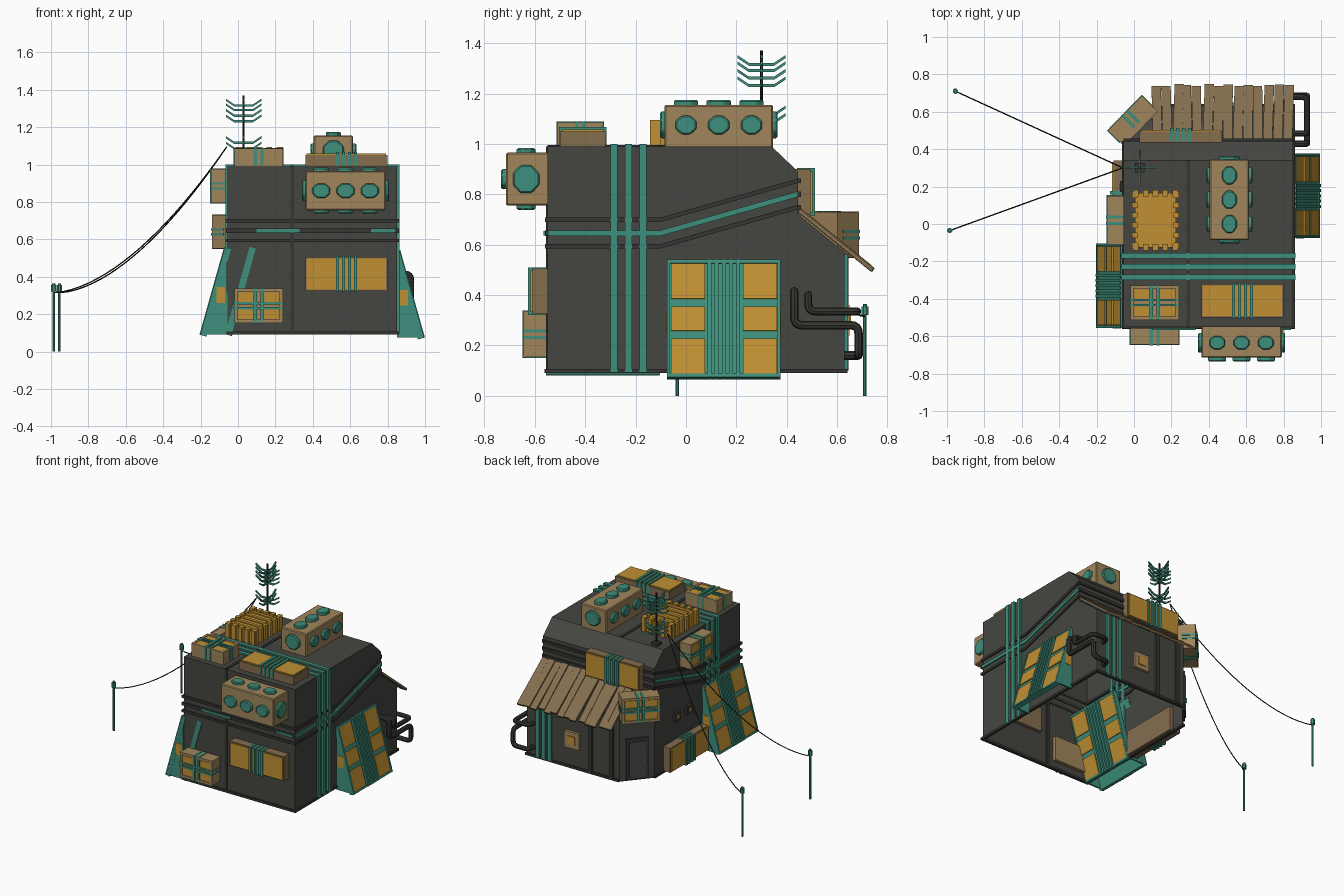
import bpy, bmesh, math, random
from mathutils import Vector, Matrix

if "Cube" in bpy.data.objects:
    bpy.data.objects.remove(bpy.data.objects["Cube"])
random.seed(4)

NAMES = {'charcoal': (.06, .06, .053), 'dark_trim': (.036, .036, .032), 'teal': (.048, .275, .2),
         'gold': (.53, .28, .034), 'tan': (.35, .235, .105), 'brown': (.23, .155, .078), 'wire_black': (.012, .013, .012)}
MATS, IDX = [], {}
for n, c in NAMES.items():
    m = bpy.data.materials.new(n)
    m.diffuse_color = (*c, 1)
    m.use_nodes = True
    m.node_tree.nodes["Principled BSDF"].inputs["Base Color"].default_value = m.diffuse_color
    IDX[n] = len(MATS)
    MATS.append(m)


class Part:
    """Collects boxes, prisms and discs into one object."""
    def __init__(self):
        self.bm = bmesh.new()

    def face(self, pts, mat):
        f = self.bm.faces.new([self.bm.verts.new(p) for p in pts])
        f.material_index = IDX[mat]

    def prism(self, pts, vec, mat):
        a = [self.bm.verts.new(p) for p in pts]
        b = [self.bm.verts.new(Vector(p) + Vector(vec)) for p in pts]
        n = len(a)
        fs = [self.bm.faces.new(a), self.bm.faces.new(b[::-1])]
        fs += [self.bm.faces.new((a[i], b[i], b[(i + 1) % n], a[(i + 1) % n])) for i in range(n)]
        for f in fs:
            f.material_index = IDX[mat]

    def box(self, x0, x1, y0, y1, z0, z1, mat):
        self.prism([(x0, y0, z0), (x1, y0, z0), (x1, y1, z0), (x0, y1, z0)], (0, 0, z1 - z0), mat)

    def slab(self, cx, cy, w, h, z0, z1, mat):
        self.box(cx - w / 2, cx + w / 2, cy - h / 2, cy + h / 2, z0, z1, mat)

    def disc(self, c, u, v, vec, mat, n=8):
        c, u, v = Vector(c), Vector(u), Vector(v)
        angs = [2 * math.pi * (i + .5) / n for i in range(n)]
        self.prism([c + u * math.cos(t) + v * math.sin(t) for t in angs], vec, mat)

    def finish(self, name, M=None, bevel=0):
        bm = self.bm
        if M:
            bm.transform(M)
        bmesh.ops.recalc_face_normals(bm, faces=bm.faces)
        me = bpy.data.meshes.new(name)
        bm.to_mesh(me)
        bm.free()
        for m in MATS:
            me.materials.append(m)
        ob = bpy.data.objects.new(name, me)
        bpy.context.collection.objects.link(ob)
        if bevel:
            md = ob.modifiers.new('bevel', 'BEVEL')
            md.width, md.segments = bevel, 1
        return ob


def frame(o, u, w):
    """Local x along u, local z pointing out along w, origin on the wall."""
    u, w = Vector(u).normalized(), Vector(w).normalized()
    v = w.cross(u)
    return Matrix.Translation(o) @ Matrix((u, v, w)).transposed().to_4x4()


def crate(name, M):
    p = Part()
    p.slab(0, 0, .26, .18, -.03, .08, 'tan')
    for s in (-1, 1):
        p.slab(0, s * .083, .26, .018, .08, .09, 'tan')
        p.slab(s * .121, 0, .018, .18, .08, .09, 'tan')
        p.slab(s * .018, 0, .017, .188, 0, .094, 'teal')
        p.slab(0, s * .013, .268, .012, 0, .093, 'teal')
        for t in (-1, 1):
            p.slab(s * .07, t * .046, .078, .05, .08, .088, 'gold')
    p.finish(name, M)


def long_box(name, M):
    p = Part()
    p.slab(0, 0, .44, .18, -.03, .055, 'brown')
    p.slab(0, 0, .425, .165, .055, .063, 'gold')
    for i in range(4):
        p.slab(-.048 + i * .032, 0, .018, .19, 0, .072, 'teal')
    p.finish(name, M)


def cooler(name, M):
    p = Part()
    w, h, d = .43, .21, .16
    p.slab(0, 0, w, h, -.02, d, 'tan')
    for i in (-1, 0, 1):
        p.disc((i * .13, 0, d - .01), (.052, 0, 0), (0, .043, 0), (0, 0, .03), 'teal')
        for s in (-1, 1):
            p.disc((i * .13, s * (h / 2 - .01), d / 2), (.046, 0, 0), (0, 0, .04), (0, s * .028, 0), 'teal')
    for s in (-1, 1):
        p.disc((s * (w / 2 - .01), 0, d / 2), (0, .06, 0), (0, 0, .057), (s * .028, 0, 0), 'teal')
    p.finish(name, M, .006)


def lean_panel(name, M):
    p = Part()
    p.slab(0, 0, .45, .485, -.025, 0, 'teal')
    for s in (-1, 1):
        p.slab(s * .22, 0, .012, .485, 0, .01, 'teal')
        for cy, h in ((.155, .145), (0, .1), (-.155, .145)):
            p.slab(s * .143, cy, .135, h, 0, .008, 'gold')
    for i in range(5):
        p.slab(-.056 + i * .028, 0, .016, .485, 0, .014, 'teal')
    for y in (-.235, .235):
        p.slab(0, y, .45, .014, 0, .01, 'teal')
    p.finish(name, M)


# main shell, open underneath, with a lower chamfered back room
X0, X1 = -.055, .85
p = Part()
prof = [(-.55, .09), (-.55, .99), (.34, .99), (.445, .89), (.445, .72)]
for (ya, za), (yb, zb) in zip(prof, prof[1:]):
    p.face([(X0, ya, za), (X1, ya, za), (X1, yb, zb), (X0, yb, zb)], 'charcoal')
for x in (X0, X1):
    p.face([(x, y, z) for y, z in prof + [(.445, .09)]], 'charcoal')
plan = [(X1, .445, .72), (X1, .63, .57), (.1, .63, .57), (X0, .445, .72)]
p.face(plan, 'charcoal')
for a, b in zip(plan, plan[1:]):
    p.face([a, b, (b[0], b[1], .09), (a[0], a[1], .09)], 'charcoal')
p.finish('house_shell')

# base skirt, corner trims and seams
p = Part()
p.box(X0 - .01, X1 + .01, -.562, -.54, .09, .107, 'dark_trim')
p.box(.1, X1 + .01, .62, .642, .09, .107, 'dark_trim')
for x in (X0, X1):
    p.box(x - .01, x + .01, -.56, .45 if x < 0 else .64, .09, .107, 'dark_trim')
p.box(.28, .3, -.556, -.54, .09, .99, 'dark_trim')
p.box(.28, .3, -.55, .34, .98, .996, 'dark_trim')
p.finish('base_and_seams')

# bands round the front and sides, rising towards the back
p = Part()
for z, h, mat in ((.69, .018, 'dark_trim'), (.635, .022, 'teal'), (.585, .018, 'dark_trim')):
    line = [(-.558, z), (-.1, z), (.445, z + .155)]
    for x in (X0, X1):
        p.prism([(x - .01, y, q) for y, q in line] + [(x - .01, y, q + h) for y, q in line[::-1]], (.02, 0, 0), mat)
    p.box(X0 - .01, X1 + .01, -.56, -.545, z, z + h, 'dark_trim')
    p.box(X0, X1, .44, .457, z + .155, z + .155 + h, 'dark_trim')
for a, b in ((.1, .33), (.71, .84)):
    p.box(a, b, -.566, -.55, .637, .655, 'teal')
p.finish('wall_bands')

# teal straps over walls and roof
p = Part()
for y in (-.285, -.228, -.17):
    for x in (X0, X1):
        p.box(x - .013, x + .013, y - .014, y + .014, .095, 1.0, 'teal')
    p.box(X0 - .01, X1 + .01, y - .014, y + .014, .98, 1.0, 'teal')
p.finish('roof_straps')

# wall and roof fittings
UP = (0, 0, 1)
F, L, R, B = (0, -1, 0), (-1, 0, 0), (1, 0, 0), (0, 1, 0)
crate('roof_crate', frame((.11, -.42, .995), R, UP))
crate('front_crate', frame((.11, -.555, .245), R, F))
crate('left_crate', frame((X0, .02, .885), (0, -1, 0), L))
crate('corner_crate', frame((.015, .53, .64), (-.7, -.72, 0), (-.72, .7, 0)))
long_box('roof_long_box', frame((.58, -.41, .995), R, UP))
long_box('front_long_box', frame((.58, -.555, .415), R, F))
long_box('left_long_box', frame((X0, .12, .19), (0, -1, 0), L))
long_box('back_long_box', frame((.25, .44, .81), (-1, 0, 0), B))
cooler('roof_cooler', frame((.51, .13, .995), B, UP))
cooler('front_cooler', frame((.575, -.555, .86), R, F))

# leaning window panels with solid wedge cheeks
lean_panel('right_panel', frame((.92, .15, .305), (0, 1, 0), (.96, 0, .27)))
lean_panel('left_panel', frame((-.127, -.33, .32), (0, -1, 0), (-.96, 0, .27)))
lean_panel('left_panel_inside', frame((.02, -.33, .32), (0, 1, 0), (.96, 0, -.27)))
p = Part()
for x, s, yc, z in ((X1, 1, .15, .075), (X0, -1, -.33, .09)):
    for e in (-1, 1):
        y = yc + e * .218
        p.prism([(x, y - .006, z), (x + s * .13, y - .006, z), (x + s * .005, y - .006, z + .46)], (0, .012, 0), 'teal')
        p.box(*sorted((x + s * .015, x + s * .06)), y - .01, y + .01, z + .17, z + .255, 'gold')
p.finish('panel_cheeks')

# slatted gold vent on the roof
p = Part()
p.box(.005, .225, -.125, .165, .99, 1.08, 'gold')
for i in range(5):
    x = .01 + i * .0525
    for y in (-.125, .165):
        p.slab(x, y, .03, .035, .99, 1.095, 'gold')
for i in range(6):
    y = -.115 + i * .054
    for x in (.005, .225):
        p.slab(x, y, .03, .03, .99, 1.095, 'gold')
for i in range(5):
    p.slab(.115, -.09 + i * .054, .2, .022, 1.08, 1.087, 'gold')
p.finish('roof_vent')

# plank awning at the back
n, W = 14, (X1 - .1)
for i in range(n):
    p = Part()
    a, b = .1 + W * i / n, .1 + W * (i + 1) / n - .003
    k, t, lift = random.uniform(-.012, .012), random.uniform(-.012, .003), random.uniform(0, .01)
    p.prism([(a, .445, .725 + lift), (b, .445, .725 + lift),
             (b + k, .74 + t, .485 + lift - t), (a + k, .74 + t, .485 + lift - t)], (0, .008, .013), 'brown')
    p.finish('awning_plank')

# back wall straps, hatch, side pods and corner door
p = Part()
for x in (.66, .71, .76):
    p.slab(x, .63, .028, .026, .1, .56, 'teal')
p.box(.415, .535, .62, .65, .24, .36, 'tan')
p.box(.445, .505, .62, .656, .27, .33, 'gold')
for x in (.16, .33):
    p.slab(x, .63, .03, .03, .1, .56, 'dark_trim')
for y in (.06, .2):
    p.box(X0 - .02, X0, y - .03, y + .03, .42, .48, 'dark_trim')
    p.box(X0 - .026, X0, y - .015, y + .015, .435, .465, 'gold')
p.finish('back_wall_details')
p = Part()
p.slab(0, 0, .15, .3, -.01, .012, 'dark_trim')
p.slab(0, -.005, .115, .26, 0, .018, 'charcoal')
p.slab(.04, -.01, .012, .03, 0, .024, 'teal')
p.finish('corner_door', frame((.022, .537, .25), (-.64, -.77, 0), (-.77, .64, 0)))

# mast with crossed upswept tines
p = Part()
p.disc((.03, .3, .98), (.006, 0, 0), (0, .006, 0), (0, 0, .39), 'wire_black')
p.slab(.03, .3, .05, .05, .985, 1.01, 'dark_trim')
shape = [(-.095, .03), (-.05, 0), (.05, 0), (.095, .03)]
shape += [(a, b + .012) for a, b in shape[::-1]]
for z in (1.08, 1.11, 1.225, 1.255, 1.285, 1.31):
    p.prism([(.03 + a, .296, z + b) for a, b in shape], (0, .009, 0), 'teal')
    p.prism([(.026, .3 + a, z + b) for a, b in shape], (.009, 0, 0), 'teal')
p.finish('antenna')


def tube(name, pts, r, mat, fillet=0):
    """Round tube along points, with optional rounded corners."""
    pts = [Vector(q) for q in pts]
    out = [pts[0]]
    for a, b, c in zip(pts, pts[1:], pts[2:]):
        if fillet:
            s, e = b + (a - b).normalized() * fillet, b + (c - b).normalized() * fillet
            out += [s.lerp(b, t).lerp(b.lerp(e, t), t) for t in (0, .25, .5, .75, 1)]
        else:
            out.append(b)
    out.append(pts[-1])
    cu = bpy.data.curves.new(name, 'CURVE')
    cu.dimensions, cu.bevel_depth, cu.bevel_resolution, cu.use_fill_caps = '3D', r, 2, True
    sp = cu.splines.new('POLY')
    sp.points.add(len(out) - 1)
    for q, v in zip(sp.points, out):
        q.co = (*v, 1)
    cu.materials.append(MATS[IDX[mat]])
    ob = bpy.data.objects.new(name, cu)
    bpy.context.collection.objects.link(ob)
    bpy.ops.object.select_all(action='DESELECT')
    bpy.context.view_layer.objects.active = ob
    ob.select_set(True)
    bpy.ops.object.convert(target='MESH')
    bpy.ops.object.shade_smooth_by_angle()


# drain pipes on the back right corner
tube('lower_pipe', [(.83, .43, .415), (.925, .43, .415), (.925, .43, .28), (.925, .685, .28),
                    (.925, .685, .16), (.8, .685, .16), (.8, .61, .16)], .017, 'dark_trim', .032)
tube('upper_pipe', [(.83, .485, .4), (.925, .485, .4), (.925, .485, .335), (.925, .68, .335),
                    (.8, .68, .335), (.8, .61, .335)], .016, 'dark_trim', .03)

# posts and sagging wires
for x, y in ((-.955, .71), (-.985, -.035)):
    p = Part()
    p.disc((x, y, 0), (.007, 0, 0), (0, .007, 0), (0, 0, .34), 'teal')
    p.disc((x, y, .32), (.015, 0, 0), (0, .015, 0), (0, 0, .035), 'teal')
    p.disc((x, y, .355), (.009, 0, 0), (0, .009, 0), (0, 0, .01), 'teal')
    p.finish('wire_post')
    ts = [i / 20 for i in range(21)]
    tube('wire', [(-.06 + (x + .06) * t, .3 + (y - .3) * t, .315 + .78 * (1 - t) ** 1.7) for t in ts], .0035, 'wire_black')
